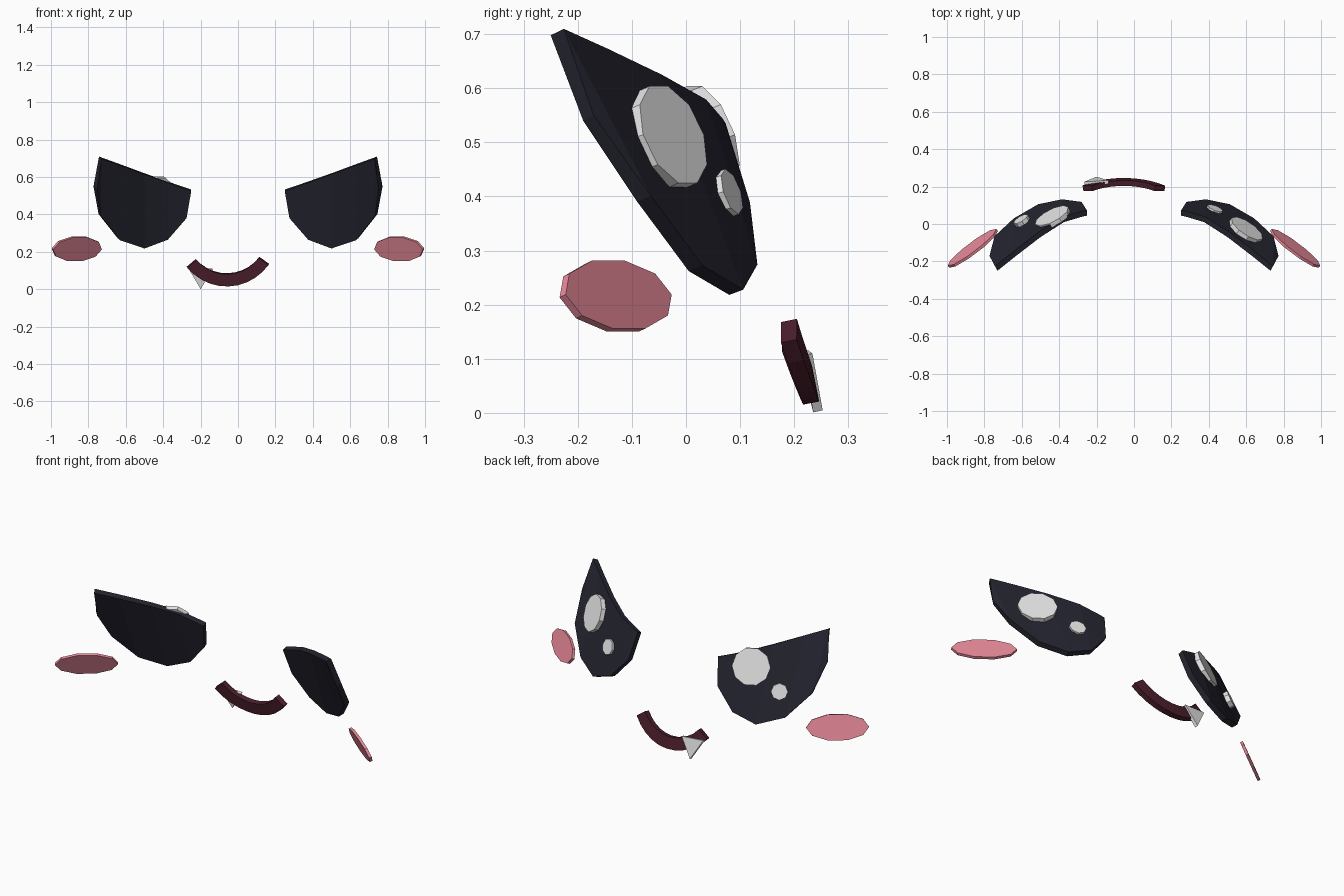
import bpy
import math
from mathutils import Vector

if "Cube" in bpy.data.objects:
    bpy.data.objects.remove(bpy.data.objects["Cube"], do_unlink=True)


def material(name, rgb):
    mat = bpy.data.materials.new(name)
    mat.use_nodes = True
    mat.diffuse_color = (*rgb, 1)
    mat.node_tree.nodes["Principled BSDF"].inputs["Base Color"].default_value = (*rgb, 1)
    return mat


BLACK = material("eye_black", (0.018, 0.018, 0.03))
WHITE = material("highlight_white", (0.8, 0.8, 0.8))
PINK = material("blush_pink", (0.8, 0.25, 0.32))
MAROON = material("mouth_maroon", (0.075, 0.014, 0.026))


def slab(name, points, faces, thickness, mat, offset=1):
    """Sheet of faces turned towards +y, thickened along its normals."""
    mesh = bpy.data.meshes.new(name)
    mesh.from_pydata(points, [], faces)
    if sum(p.normal.y for p in mesh.polygons) < 0:
        mesh.flip_normals()
    mesh.materials.append(mat)
    obj = bpy.data.objects.new(name, mesh)
    bpy.context.collection.objects.link(obj)
    mod = obj.modifiers.new("thickness", "SOLIDIFY")
    mod.thickness = thickness
    mod.offset = offset
    return obj


def disc(name, center, u, v, sides, thickness, mat):
    angles = [math.tau * i / sides for i in range(sides)]
    points = [Vector(center) + u * math.cos(a) + v * math.sin(a) for a in angles]
    slab(name, points, [range(sides)], thickness, mat, 0)


def highlight(name, center, normal, radius, sides):
    n = Vector(normal).normalized()
    u = n.cross(Vector((0, 0, 1))).normalized()
    disc(name, center, u * radius, u.cross(n) * radius, sides, 0.025, WHITE)


# Eyes: vertical strips between the slanted brow edge and the rounded lower edge
brow = [(0.275, 0.04), (0.375, 0.01), (0.50, -0.07), (0.63, -0.17), (0.73, -0.25)]
lower = [(0.275, 0.09, 0.38), (0.375, 0.105, 0.265), (0.50, 0.08, 0.218),
         (0.63, 0.005, 0.262), (0.733, -0.09, 0.39)]
for side, s in (("left", 1), ("right", -1)):
    top = [(x, y, 0.525 + 0.36 * (x - 0.25)) for x, y in brow]
    corners = [(0.25, 0.045, 0.525), (0.752, -0.19, 0.54)]
    n = len(top)
    points = [(s * x, y, z) for x, y, z in top + lower + corners]
    faces = [(i, i + 1, n + i + 1, n + i) for i in range(n - 1)]
    faces += [(2 * n, 0, n), (n - 1, 2 * n + 1, 2 * n - 1)]
    slab(side + "_eye", points, faces, 0.03, BLACK)

    # Cheek blush
    disc(side + "_blush", (s * 0.862, -0.13, 0.216), Vector((s * 0.13, -0.098, 0)),
         Vector((s * -0.015, -0.02, 0.066)), 10, 0.015, PINK)

# Highlights sit on the same side of both eyes
highlight("left_large_highlight", (0.598, -0.033, 0.51), (0.68, 1, 0.44), 0.1, 10)
highlight("left_small_highlight", (0.43, 0.074, 0.405), (0.4, 1, 0.34), 0.044, 8)
highlight("right_large_highlight", (-0.435, 0.034, 0.51), (-0.52, 1, 0.4), 0.1, 10)
highlight("right_small_highlight", (-0.60, 0.017, 0.405), (-0.62, 1, 0.4), 0.044, 8)

# Smiling mouth: an arc band bent back at its ends
steps = 10
points = []
for i in range(steps + 1):
    a = math.radians(-50 + 104 * i / steps)
    for r in (0.213, 0.278):
        x, z = -0.06 + r * math.sin(a), 0.296 - r * math.cos(a)
        points.append((x, 0.235 - 0.2 * z - 0.4 * (x + 0.05) ** 2, z))
faces = [(2 * i, 2 * i + 2, 2 * i + 3, 2 * i + 1) for i in range(steps)]
slab("mouth", points, faces, 0.03, MAROON, 0)

# Pointed tooth
slab("tooth", [(-0.265, 0.208, 0.112), (-0.135, 0.216, 0.106), (-0.2, 0.235, 0.001)],
     [(0, 1, 2)], 0.018, WHITE)
